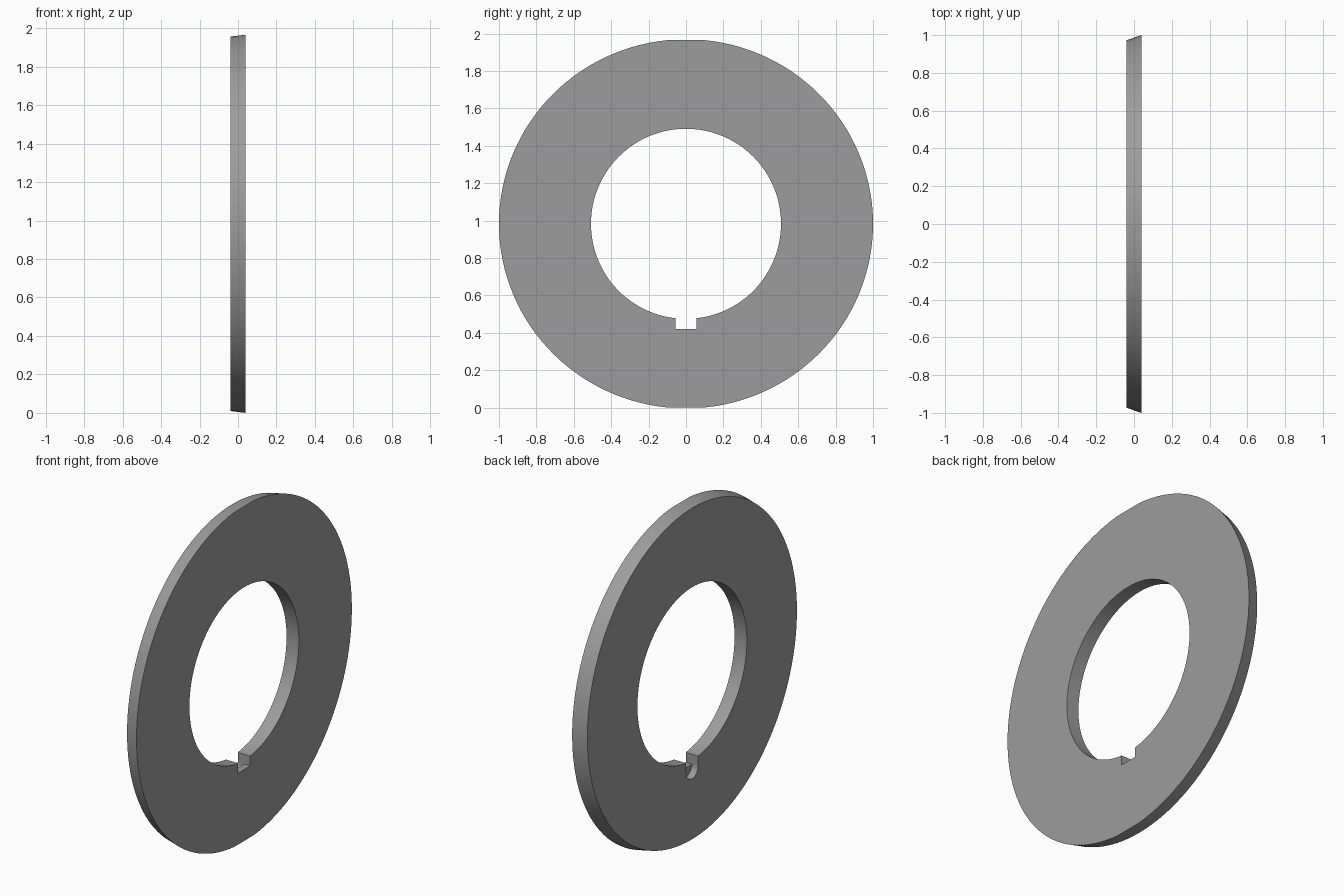
import bpy, bmesh, math
from mathutils import Matrix

if "Cube" in bpy.data.objects:
    bpy.data.objects.remove(bpy.data.objects["Cube"])

N, CZ, HALF = 128, 0.983, 0.04

def ring(bm, x, ry, rz, limit=9):
    pts = []
    for i in range(N):
        a = 2 * math.pi * i / N
        z = max(-limit, min(limit, rz * math.sin(a)))
        pts.append(bm.verts.new((x, ry * math.cos(a), CZ + z)))
    return pts

def finish(bm, name):
    bmesh.ops.recalc_face_normals(bm, faces=bm.faces[:])
    me = bpy.data.meshes.new(name)
    bm.to_mesh(me)
    bm.free()
    ob = bpy.data.objects.new(name, me)
    bpy.context.collection.objects.link(ob)
    return ob

# Washer: tapered rim, very slightly flattened top and bottom, straight bore
bm = bmesh.new()
loops = [ring(bm, -HALF, 0.973, 0.973), ring(bm, HALF, 1.0, 0.987, CZ),
         ring(bm, HALF, 0.508, 0.508), ring(bm, -HALF, 0.508, 0.508)]
for k in range(4):
    a, b = loops[k], loops[(k + 1) % 4]
    for i in range(N):
        j = (i + 1) % N
        bm.faces.new((a[i], a[j], b[j], b[i]))
washer = finish(bm, "keyed_washer")

# Dark grey metal
grey = bpy.data.materials.new("dark_grey")
grey.diffuse_color = (0.335, 0.335, 0.335, 1)
grey.use_nodes = True
grey.node_tree.nodes["Principled BSDF"].inputs["Base Color"].default_value = grey.diffuse_color
washer.data.materials.append(grey)

# Round-bottomed pocket on the -x face
bm = bmesh.new()
bmesh.ops.create_cone(bm, cap_ends=True, segments=32, radius1=0.055, radius2=0.055, depth=0.12,
                      matrix=Matrix.Translation((-0.06, 0, 0.42)) @ Matrix.Rotation(math.pi / 2, 4, 'Y'))
pocket = finish(bm, "pocket_cutter")

# Square keyway through the bore
bm = bmesh.new()
bmesh.ops.create_cube(bm, size=1, matrix=Matrix.Translation((0, 0, 0.52)) @ Matrix.Diagonal((0.3, 0.11, 0.2, 1)))
keyway = finish(bm, "keyway_cutter")

bpy.context.view_layer.objects.active = washer
washer.select_set(True)
for cutter in (pocket, keyway):
    cutter.hide_render = True
    mod = washer.modifiers.new(cutter.name, 'BOOLEAN')
    mod.operation, mod.solver, mod.object = 'DIFFERENCE', 'EXACT', cutter
    bpy.ops.object.modifier_apply(modifier=mod.name)
    bpy.data.objects.remove(cutter)

bpy.ops.object.shade_smooth_by_angle(angle=math.radians(30))
